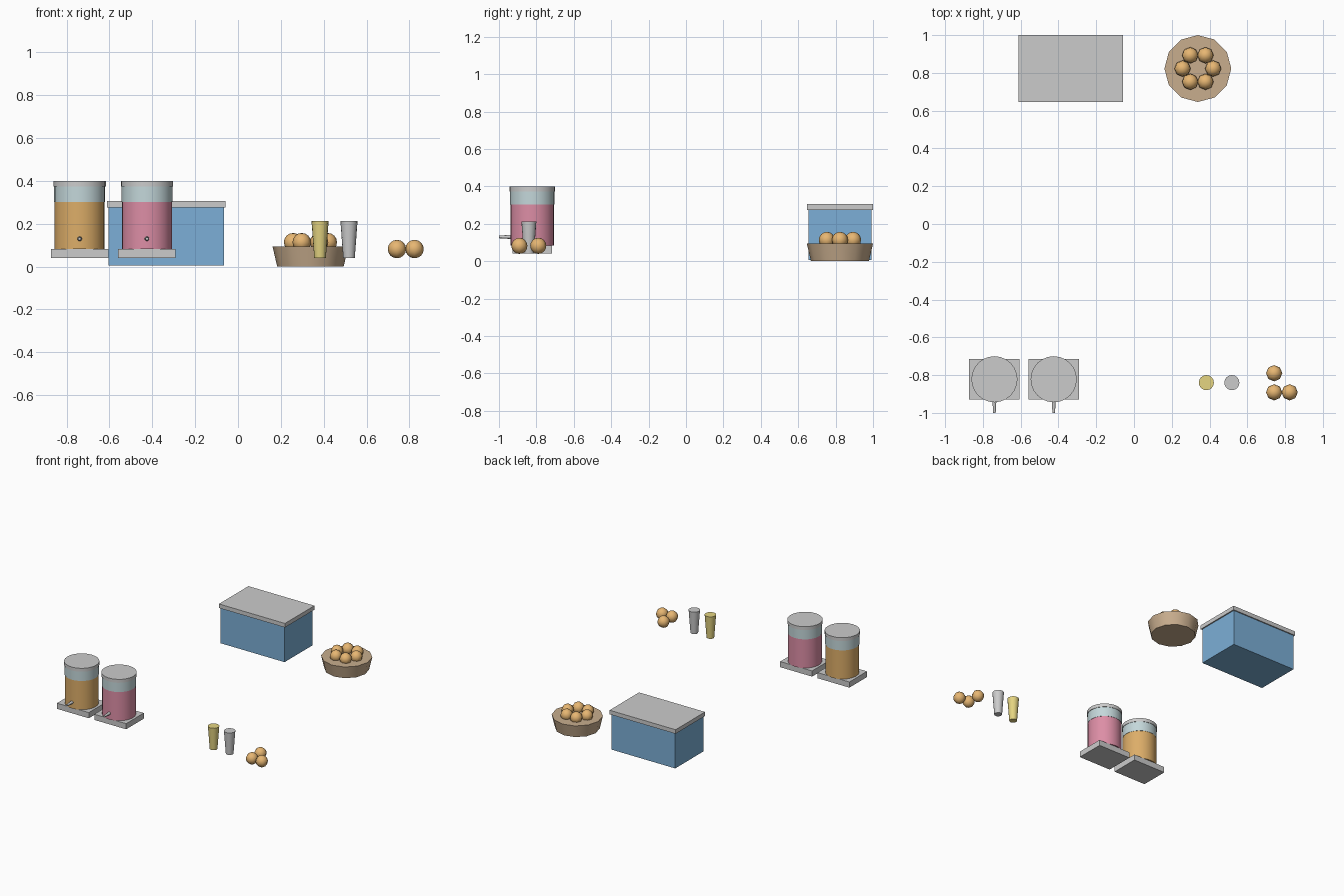
import bpy, math

if "Cube" in bpy.data.objects:
    bpy.data.objects.remove(bpy.data.objects["Cube"])


def material(name, r, g, b):
    m = bpy.data.materials.new(name)
    m.diffuse_color = (r, g, b, 1)
    m.use_nodes = True
    m.node_tree.nodes["Principled BSDF"].inputs["Base Color"].default_value = m.diffuse_color
    return m


BLUE = material("cooler_blue", 0.20, 0.43, 0.68)
ORANGE = material("orange_drink", 0.72, 0.42, 0.14)
RED = material("red_drink", 0.72, 0.27, 0.38)
GLASS = material("glass", 0.55, 0.68, 0.70)
WICKER = material("wicker", 0.58, 0.42, 0.27)
FRUIT = material("fruit", 0.80, 0.47, 0.17)
YELLOW = material("yellow_cup", 0.78, 0.66, 0.22)


def finish(name, mat, smooth=True):
    ob = bpy.context.object
    ob.name = name
    if mat:
        ob.data.materials.append(mat)
    if smooth:
        bpy.ops.object.shade_smooth_by_angle(angle=math.radians(50))
    return ob


def box(name, x, y, z0, z1, sx, sy, mat=None):
    bpy.ops.mesh.primitive_cube_add(size=1, location=(x, y, (z0 + z1) / 2))
    bpy.context.object.scale = (sx, sy, z1 - z0)
    bpy.ops.object.transform_apply(location=False, rotation=False, scale=True)
    return finish(name, mat, False)


def cone(name, x, y, z0, z1, r0, r1, sides, mat=None):
    bpy.ops.mesh.primitive_cone_add(vertices=sides, radius1=r0, radius2=r1,
                                    depth=z1 - z0, location=(x, y, (z0 + z1) / 2))
    return finish(name, mat)


def fruit(name, x, y, z):
    bpy.ops.mesh.primitive_uv_sphere_add(segments=8, ring_count=8, radius=0.043,
                                         location=(x, y, z))
    return finish(name, FRUIT)


# cooler
box("cooler_body", -0.335, 0.823, 0.006, 0.275, 0.537, 0.337, BLUE)
box("cooler_lid", -0.335, 0.823, 0.275, 0.306, 0.555, 0.354)

# fruit basket
cone("basket", 0.338, 0.823, 0, 0.095, 0.155, 0.177, 12, WICKER)
for i in range(6):
    a = i * math.pi / 3
    fruit(f"basket_fruit_{i + 1}", 0.338 + 0.081 * math.cos(a),
          0.823 + 0.081 * math.sin(a), 0.114)

# drink dispensers
for side, x, drink in (("left", -0.739, ORANGE), ("right", -0.425, RED)):
    y = -0.822
    box(f"{side}_dispenser_base", x, y, 0.04, 0.083, 0.268, 0.212)
    cone(f"{side}_dispenser_drink", x, y, 0.083, 0.302, 0.117, 0.117, 24, drink)
    cone(f"{side}_dispenser_glass", x, y, 0.302, 0.374, 0.119, 0.119, 24, GLASS)
    cone(f"{side}_dispenser_lid", x, y, 0.374, 0.400, 0.122, 0.122, 24)
    tap = cone(f"{side}_dispenser_tap", x, y, 0, 0.08, 0.012, 0.007, 10)
    tap.location = (x, -0.96, 0.13)
    tap.rotation_euler.x = math.pi / 2

# cups
cone("yellow_cup", 0.383, -0.84, 0.04, 0.213, 0.027, 0.040, 16, YELLOW)
cone("plain_cup", 0.518, -0.84, 0.04, 0.213, 0.027, 0.040, 16)

# loose fruit
for i, (x, y) in enumerate(((0.742, -0.79), (0.742, -0.891), (0.824, -0.891))):
    fruit(f"loose_fruit_{i + 1}", x, y, 0.082)
